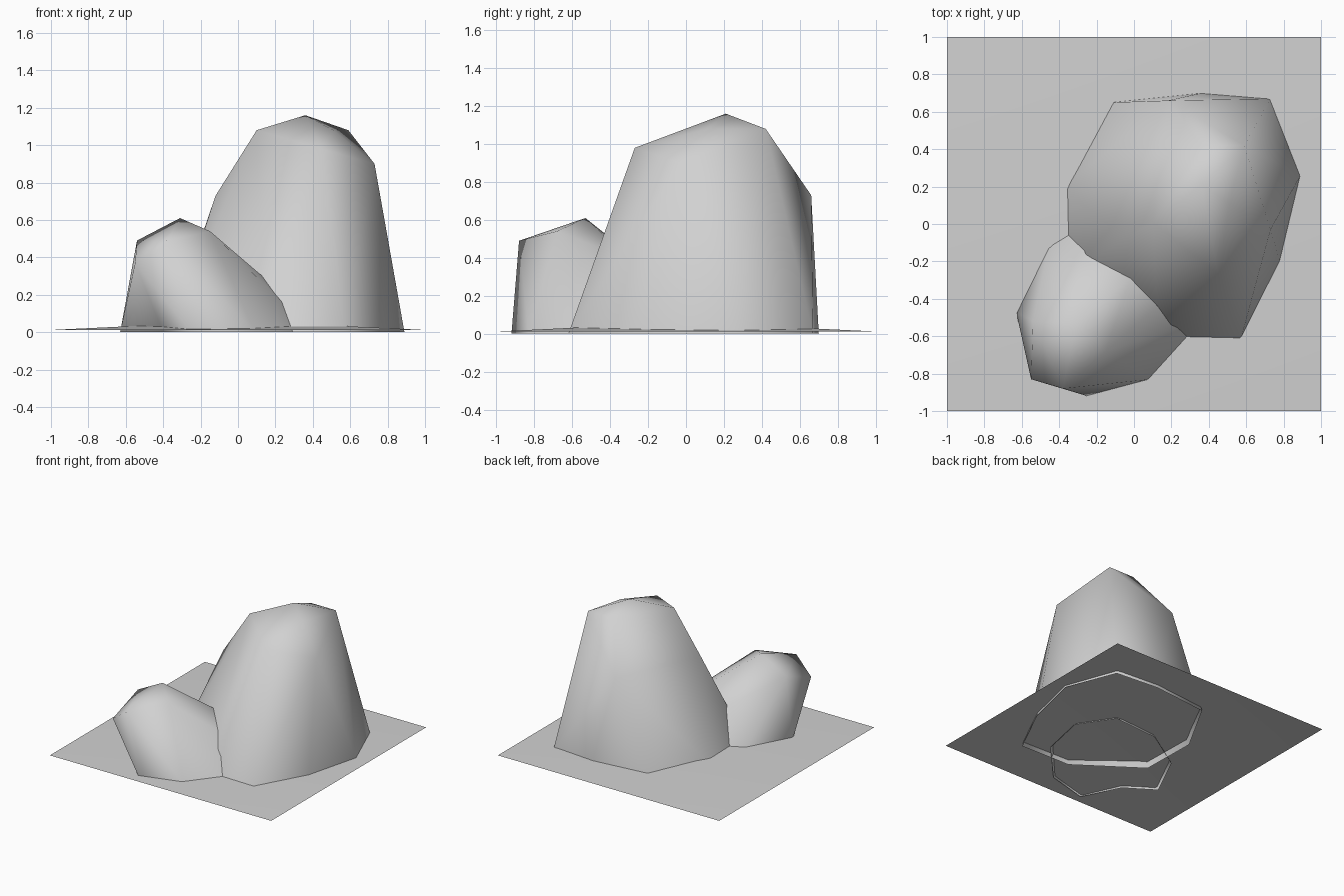
import bpy
import bmesh

cube = bpy.data.objects.get("Cube")
if cube:
    bpy.data.objects.remove(cube, do_unlink=True)

# One stone grey for everything
stone = bpy.data.materials.new("stone grey")
stone.use_nodes = True
grey = (0.64, 0.64, 0.64, 1)
stone.diffuse_color = grey
stone.node_tree.nodes["Principled BSDF"].inputs["Base Color"].default_value = grey


def finish(bm, name):
    """Turn a bmesh into a smooth-shaded stone object."""
    for face in bm.faces:
        face.smooth = True
    mesh = bpy.data.meshes.new(name)
    bm.to_mesh(mesh)
    bm.free()
    mesh.materials.append(stone)
    obj = bpy.data.objects.new(name, mesh)
    bpy.context.collection.objects.link(obj)
    return obj


def rock(name, base, crown, dent=None):
    """Wrap a skin around a base outline and crown points, open underneath."""
    bm = bmesh.new()
    for x, y in base:
        bm.verts.new((x, y, 0))
    for point in crown:
        bm.verts.new(point)
    hull = bmesh.ops.convex_hull(bm, input=bm.verts[:])
    inner = [v for v in hull["geom_interior"] if isinstance(v, bmesh.types.BMVert)]
    bmesh.ops.delete(bm, geom=inner, context="VERTS")
    bmesh.ops.recalc_face_normals(bm, faces=bm.faces[:])
    under = [f for f in bm.faces if all(v.co.z < 0.001 for v in f.verts)]
    bmesh.ops.delete(bm, geom=under, context="FACES")
    # Push the rim edge nearest to the dent inwards
    if dent:
        rim = [e for e in bm.edges if e.is_boundary]
        edge = min(rim, key=lambda e: sum(
            (sum(v.co[i] for v in e.verts) / 2 - dent[i]) ** 2 for i in range(2)))
        split = bmesh.ops.subdivide_edges(bm, edges=[edge], cuts=1)
        for v in split["geom_inner"]:
            if isinstance(v, bmesh.types.BMVert):
                v.co = (dent[0], dent[1], 0)
        bmesh.ops.triangulate(bm, faces=bm.faces[:])
    return finish(bm, name)


# Ground: square sheet rising gently to the middle
bm = bmesh.new()
bmesh.ops.create_grid(bm, x_segments=1, y_segments=1, size=1)
for v in bm.verts:
    v.co.z = 0.012
poked = bmesh.ops.poke(bm, faces=bm.faces[:])
for v in poked["verts"]:
    v.co.z = 0.06
finish(bm, "ground")

# Tall boulder
rock("large_rock",
     [(0.57, -0.62), (0.78, -0.2), (0.89, 0.26), (0.73, 0.67), (0.36, 0.7),
      (-0.12, 0.65), (-0.37, 0.2), (-0.36, -0.27), (0.13, -0.61)],
     [(0.36, 0.21, 1.16), (0.1, 0.01, 1.08), (0.45, -0.27, 0.98),
      (0.51, 0.11, 1.08), (0.59, 0.42, 1.08), (0.36, 0.42, 1.08),
      (-0.12, -0.02, 0.73), (0.73, -0.03, 0.9), (0.18, 0.66, 0.73)])

# Low boulder leaning against it
rock("small_rock",
     [(0.4, -0.5), (0.09, -0.83), (-0.25, -0.92), (-0.63, -0.47),
      (-0.45, -0.1), (-0.1, 0.12), (0.29, 0.15), (0.48, -0.13)],
     [(-0.31, -0.53, 0.61), (-0.15, -0.68, 0.54), (-0.38, -0.88, 0.49),
      (-0.55, -0.83, 0.37), (-0.54, -0.52, 0.49), (-0.02, -0.29, 0.39),
      (-0.29, -0.18, 0.33)],
     dent=(-0.4, -0.62))
